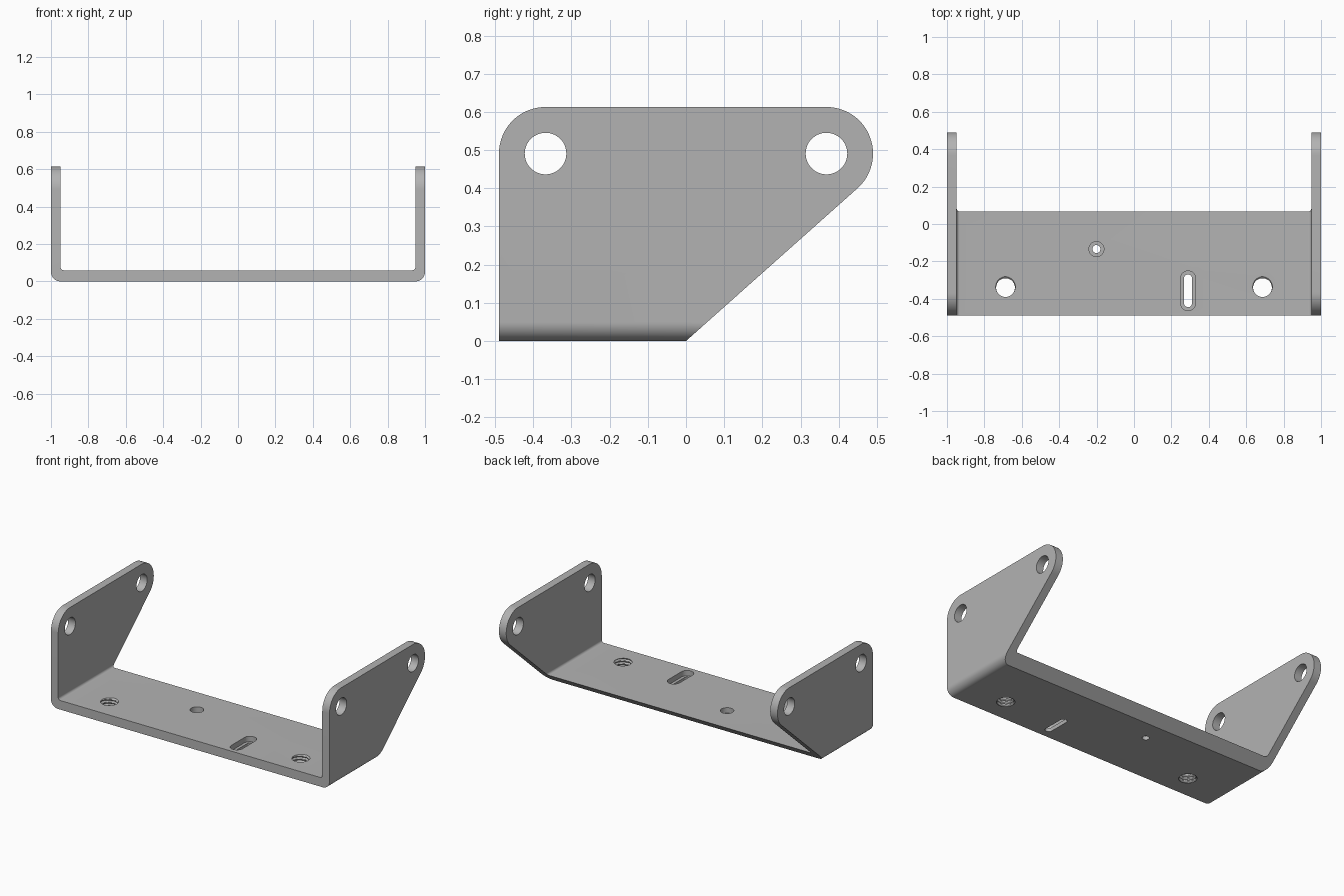
import bpy, bmesh
from math import pi, sin, cos, asin, atan2, hypot, radians
from mathutils import Vector

if "Cube" in bpy.data.objects:
    bpy.data.objects.remove(bpy.data.objects["Cube"])

WALL, BASE, TOP, DEPTH = 0.052, 0.059, 0.613, 0.49
EAR_R, EAR_Y = 0.122, 0.368
EAR_Z = TOP - EAR_R


def arc(cx, cy, r, start, end, steps=16):
    angles = [radians(start + (end - start) * i / steps) for i in range(steps + 1)]
    return [(cx + r * cos(a), cy + r * sin(a)) for a in angles]


def finish(name, bm):
    bmesh.ops.recalc_face_normals(bm, faces=bm.faces)
    mesh = bpy.data.meshes.new(name)
    bm.to_mesh(mesh)
    bm.free()
    obj = bpy.data.objects.new(name, mesh)
    bpy.context.collection.objects.link(obj)
    return obj


def prism(name, outline, place, low, high):
    """Extrude a 2D outline; place(u, v, w) maps it into space."""
    bm = bmesh.new()
    face = bm.faces.new([bm.verts.new(place(u, v, low)) for u, v in outline])
    ext = bmesh.ops.extrude_face_region(bm, geom=[face])
    move = Vector(place(0, 0, high)) - Vector(place(0, 0, low))
    bmesh.ops.translate(bm, vec=move,
                        verts=[g for g in ext["geom"] if isinstance(g, bmesh.types.BMVert)])
    return finish(name, bm)


def along_x(u, v, w): return (w, u, v)
def along_y(u, v, w): return (u, w, v)
def along_z(u, v, w): return (u, v, w)


def slot(x, y, r, half=0.0):
    return arc(x, y + half, r, 0, 180, 24) + arc(x, y - half, r, 180, 360, 24)


def thread_cutter(name, x, y, r=0.05, depth=0.009, pitch=0.02, around=48, rows=40):
    """Cylinder whose radius follows a helical V groove."""
    bm = bmesh.new()
    low, high = -0.01, BASE + 0.01
    rings = []
    for j in range(rows + 1):
        z = low + (high - low) * j / rows
        ring = []
        for i in range(around):
            a = 2 * pi * i / around
            phase = ((z - BASE) / pitch - (a - pi / 2) / (2 * pi)) % 1.0
            groove = max(0.0, abs(phase - 0.5) * 2 - 0.3) / 0.7
            rad = r + depth * groove
            ring.append(bm.verts.new((x + rad * cos(a), y + rad * sin(a), z)))
        rings.append(ring)
    for a, b in zip(rings, rings[1:]):
        for i in range(around):
            k = (i + 1) % around
            bm.faces.new((a[i], a[k], b[k]))
            bm.faces.new((a[i], b[k], b[i]))
    bm.faces.new(rings[0])
    bm.faces.new(rings[-1])
    return finish(name, bm)


# Bent channel: folded sheet section running front to back
r_out, r_in = 0.05, 0.016
xi = 1 - WALL
section = ([(-1, TOP)] + arc(-1 + r_out, r_out, r_out, 180, 270)
           + arc(1 - r_out, r_out, r_out, 270, 360) + [(1, TOP), (xi, TOP)]
           + arc(xi - r_in, BASE + r_in, r_in, 0, -90, 8)
           + arc(-xi + r_in, BASE + r_in, r_in, 270, 180, 8) + [(-xi, TOP)])
bracket = prism("bracket", section, along_y, -0.6, 0.6)

# Side outline: rounded ears and a slanted back edge tangent to the rear ear
slant = atan2(EAR_Z, EAR_Y) - asin(EAR_R / hypot(EAR_Y, EAR_Z))
tangent = slant * 180 / pi - 90
corner = 0.1
outline = ([(-DEPTH, -corner), (-corner * cos(slant) / sin(slant), -corner)]
           + arc(EAR_Y, EAR_Z, EAR_R, tangent, 90, 32)
           + arc(-EAR_Y, EAR_Z, EAR_R, 90, 180, 24))
cuts = [("INTERSECT", prism("side_outline_cutter", outline, along_x, -1.2, 1.2))]

# Pivot holes through both ears
for s, end in ((-1, "front"), (1, "rear")):
    cuts.append(("DIFFERENCE", prism(end + "_ear_hole_cutter",
                 slot(s * EAR_Y, EAR_Z, 0.0545), along_x, -1.3, 1.3)))

# Recessed round hole and recessed slot in the base
for name, x, y, half in (("round_hole", -0.201, -0.134, 0.0), ("slot", 0.289, -0.357, 0.066)):
    cuts.append(("DIFFERENCE", prism(name + "_recess_cutter",
                 slot(x, y, 0.04, half + 0.0001), along_z, 0.024, 0.2)))
    cuts.append(("DIFFERENCE", prism(name + "_through_cutter",
                 slot(x, y, 0.0215, half + 0.0001), along_z, -0.1, 0.1)))

# Threaded holes
for s, side in ((-1, "right"), (1, "left")):
    cuts.append(("DIFFERENCE", thread_cutter(side + "_thread_cutter", s * 0.687, -0.34)))

for operation, cutter in cuts:
    mod = bracket.modifiers.new(cutter.name, "BOOLEAN")
    mod.operation, mod.object, mod.solver = operation, cutter, "EXACT"
    cutter.hide_render = True

# Bake the cuts and drop the cutters
bpy.context.view_layer.update()
graph = bpy.context.evaluated_depsgraph_get()
baked = bpy.data.meshes.new_from_object(bracket.evaluated_get(graph))
bracket.modifiers.clear()
bracket.data = baked
for operation, cutter in cuts:
    bpy.data.objects.remove(cutter)

# Plain grey metal
grey = bpy.data.materials.new("grey_metal")
grey.use_nodes = True
color = (0.45, 0.45, 0.45, 1)
grey.diffuse_color = color
grey.node_tree.nodes["Principled BSDF"].inputs["Base Color"].default_value = color
baked.materials.clear()
baked.materials.append(grey)

bpy.ops.object.select_all(action="DESELECT")
bracket.select_set(True)
bpy.context.view_layer.objects.active = bracket
bpy.ops.object.shade_smooth_by_angle(angle=radians(30))
